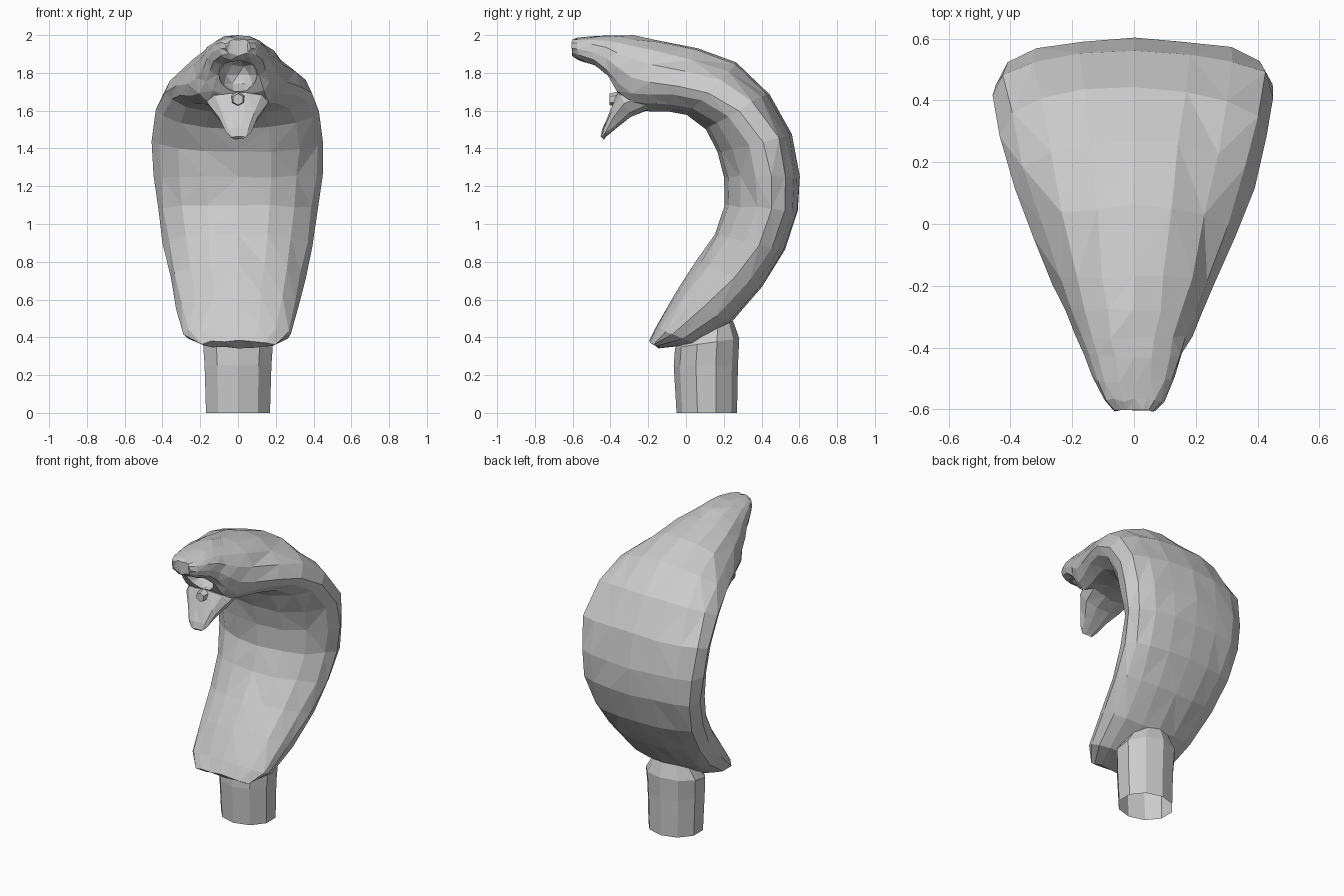
import bpy, bmesh, math, random
from mathutils import Vector

random.seed(4)
old = bpy.data.objects.get("Cube")
if old:
    bpy.data.objects.remove(old, do_unlink=True)

grey = bpy.data.materials.new("stone_grey")
grey.use_nodes = True
tone = (0.6, 0.6, 0.6, 1)
grey.diffuse_color = tone
grey.node_tree.nodes["Principled BSDF"].inputs["Base Color"].default_value = tone


def finish(bm, name):
    """Turn a bmesh into a flat-shaded object in the single colour."""
    bmesh.ops.recalc_face_normals(bm, faces=bm.faces)
    mesh = bpy.data.meshes.new(name)
    bm.to_mesh(mesh)
    bm.free()
    mesh.materials.append(grey)
    obj = bpy.data.objects.new(name, mesh)
    bpy.context.collection.objects.link(obj)
    return obj


def loft(name, stations, sides, jitter):
    """Skin rings set by inner point, outer point, half width, rim place, inner and outer roundness."""
    bm = bmesh.new()
    rings = []
    for iy, iz, oy, oz, half, rim, belly, back in stations:
        inner, outer = Vector((0, iy, iz)), Vector((0, oy, oz))
        edge = inner.lerp(outer, rim)
        ring = []
        for k in range(sides):
            a = math.tau * k / sides
            s = math.sin(a)
            if s > 0:
                p = edge.lerp(outer, s ** back)
            else:
                p = edge.lerp(inner, abs(s) ** belly)
            p.x = half * math.cos(a)
            p += Vector([random.uniform(-jitter, jitter) for _ in range(3)])
            ring.append(bm.verts.new(p))
        rings.append(ring)
    for a, b in zip(rings, rings[1:]):
        for k in range(sides):
            n = (k + 1) % sides
            bm.faces.new((a[k], a[n], b[n], b[k]))
    bm.faces.new(rings[0])
    bm.faces.new(rings[-1])
    bmesh.ops.triangulate(bm, faces=bm.faces, quad_method='SHORT_EDGE')
    return finish(bm, name)


# Curved hood running up into the upper head
hood = loft("hood_and_head", [
    (-.195, .38, -.14, .345, .2, .5, .9, .8),
    (-.16, .46, .05, .365, .285, .42, 1, .8),
    (-.06, .64, .24, .48, .325, .52, 1.1, .75),
    (.05, .79, .40, .67, .36, .6, 1.1, .7),
    (.15, .95, .52, .86, .395, .64, 1.15, .7),
    (.21, 1.1, .59, 1.07, .425, .64, 1.15, .7),
    (.2, 1.25, .6, 1.25, .445, .62, 1.15, .7),
    (.17, 1.38, .56, 1.47, .455, .62, 1.15, .7),
    (.1, 1.5, .44, 1.69, .43, .54, 1.15, .8),
    (0, 1.58, .27, 1.85, .385, .44, 1.1, .9),
    (-.1, 1.6, .06, 1.935, .325, .38, 1, 1),
    (-.2, 1.6, -.17, 1.98, .26, .38, .9, .95),
    (-.29, 1.6, -.28, 1.995, .22, .45, .8, .85),
    (-.36, 1.68, -.37, 2.0, .185, .45, .7, .8),
    (-.41, 1.77, -.43, 2.0, .16, .45, .6, .75),
    (-.48, 1.83, -.51, 1.995, .135, .5, .6, .7),
    (-.57, 1.87, -.57, 1.985, .1, .5, .6, .6),
    (-.6, 1.895, -.605, 1.975, .065, .5, .6, .6),
], 16, 0.006)

# Hollow of the open mouth
bm = bmesh.new()
bmesh.ops.create_icosphere(bm, subdivisions=2, radius=1)
for v in bm.verts:
    v.co = Vector((v.co.x * .105, v.co.y * .2 - .43, v.co.z * .1 + 1.79))
cutter = finish(bm, "mouth_cutter")
cutter.hide_render = True
cutter.hide_viewport = True
cut = hood.modifiers.new("mouth", 'BOOLEAN')
cut.object = cutter
cut.operation = 'DIFFERENCE'
cut.solver = 'EXACT'

# Lower jaw hanging open
loft("lower_jaw", [
    (-.2, 1.6, -.24, 1.76, .18, .5, .8, .8),
    (-.29, 1.56, -.36, 1.7, .155, .55, .8, .8),
    (-.36, 1.51, -.4, 1.6, .105, .6, .8, .8),
    (-.42, 1.465, -.44, 1.51, .065, .5, .8, .8),
    (-.435, 1.45, -.45, 1.465, .035, .5, .8, .8),
], 10, 0.004)

# Small knob in the throat
bm = bmesh.new()
bmesh.ops.create_cone(bm, cap_ends=True, segments=6, radius1=.05, radius2=.03, depth=.08)
for v in bm.verts:
    v.co = Vector((v.co.x, -.365 - v.co.z, 1.66 + v.co.y))
finish(bm, "throat_knob")

# Hollow post that carries the hood, open at the foot
bm = bmesh.new()
previous = None
for z, radius, depth, cy in ((0, .178, .16, .11), (.25, .186, .17, .105),
                             (.37, .194, .17, .112), (.46, .135, .12, .13)):
    ring = []
    for k in range(10):
        a = math.tau * (k + .5) / 10
        ring.append(bm.verts.new((radius * math.cos(a), cy + depth * math.sin(a),
                                  z + (.025 * math.sin(a) if z > .3 else 0))))
    if previous:
        for k in range(10):
            n = (k + 1) % 10
            bm.faces.new((previous[k], previous[n], ring[n], ring[k]))
    previous = ring
bm.faces.new(previous)
finish(bm, "post")
